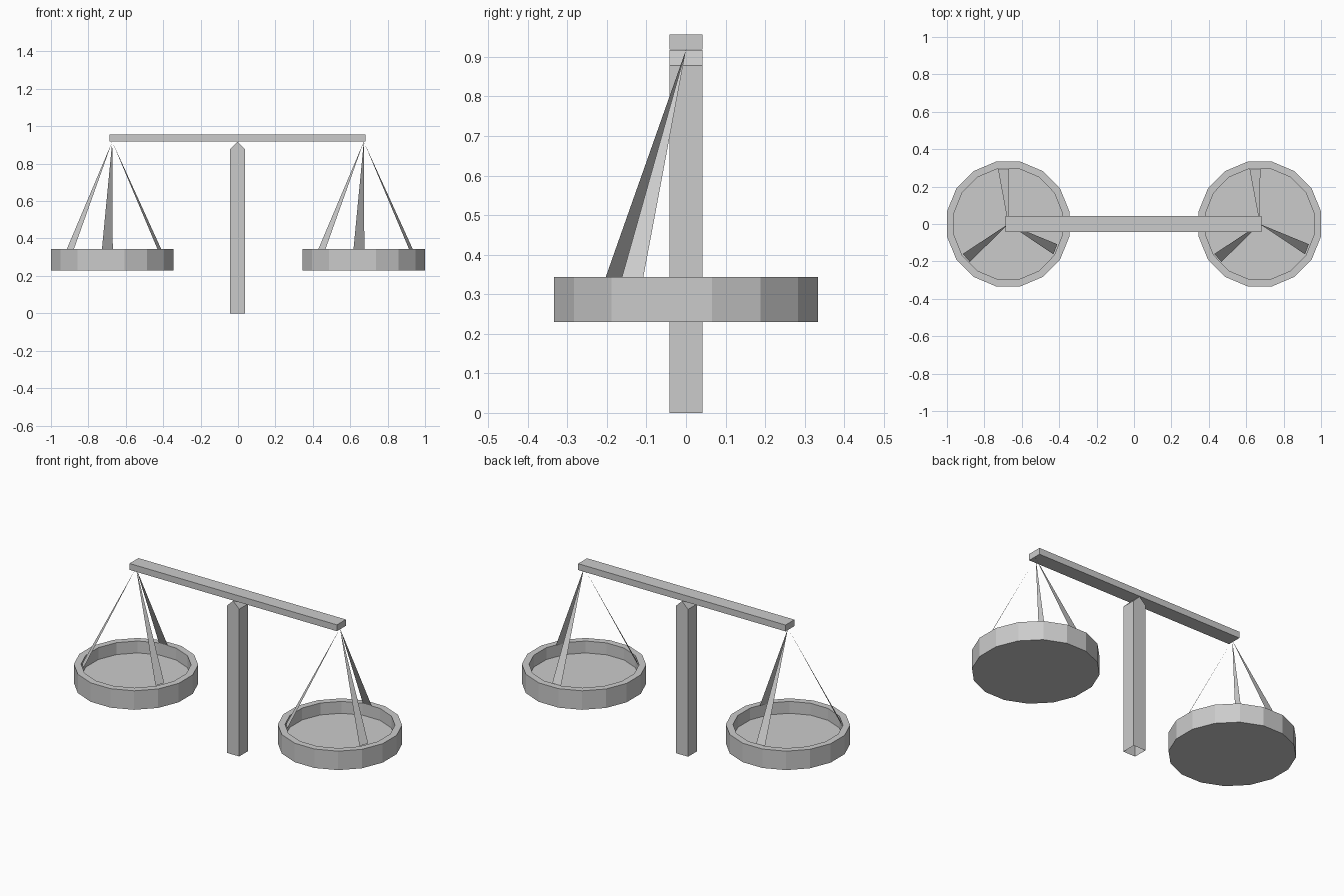
import bpy
import math

if "Cube" in bpy.data.objects:
    bpy.data.objects.remove(bpy.data.objects["Cube"])

SIDES = 16
PAN_X = 0.6725
RIM_Z = 0.343
INNER = 0.885


def add_mesh(name, verts, faces):
    mesh = bpy.data.meshes.new(name)
    mesh.from_pydata(verts, [], faces)
    mesh.update()
    obj = bpy.data.objects.new(name, mesh)
    bpy.context.collection.objects.link(obj)
    return obj


def extrude_profile(name, profile, half_y, skip=()):
    """Extrude an x-z outline along y, leaving out chosen side faces."""
    n = len(profile)
    verts = [(x, y, z) for y in (-half_y, half_y) for x, z in profile]
    faces = [list(range(n)), list(range(2 * n - 1, n - 1, -1))]
    for i in range(n):
        if i not in skip:
            j = (i + 1) % n
            faces.append([j, i, n + i, n + j])
    return add_mesh(name, verts, faces)


def make_pan(name, cx):
    # Rings run from the outer base, over the rim, to the recessed floor
    rings = [(1, 0.23), (1, RIM_Z), (INNER, RIM_Z), (INNER, 0.272)]
    verts = []
    for scale, z in rings:
        for i in range(SIDES):
            a = 2 * math.pi * (i + 0.5) / SIDES
            verts.append((cx + 0.334 * scale * math.cos(a),
                          0.340 * scale * math.sin(a), z))
    faces = [list(range(SIDES - 1, -1, -1)),
             list(range(3 * SIDES, 4 * SIDES))]
    for r in range(3):
        for i in range(SIDES):
            j = (i + 1) % SIDES
            a, b = r * SIDES, (r + 1) * SIDES
            faces.append([a + i, a + j, b + j, b + i])
    add_mesh(name, verts, faces)


def make_hangers(name, cx):
    # Three flat tapering straps from the beam to the inner rim
    feet = [((-0.243, -0.16), (-0.205, -0.203)),
            ((0.242, -0.162), (0.262, -0.108)),
            ((0.003, 0.295), (-0.055, 0.295))]
    verts, faces = [], []
    for p, q in feet:
        k = len(verts)
        verts += [(cx, 0, 0.918), (cx + p[0], p[1], RIM_Z),
                  (cx + q[0], q[1], RIM_Z)]
        faces.append([k, k + 1, k + 2])
    add_mesh(name, verts, faces)


# Post with ridged top and open base
extrude_profile("post", [(-0.043, 0), (0.037, 0), (0.037, 0.878),
                         (-0.003, 0.917), (-0.043, 0.878)], 0.042, skip=(0,))

# Balance beam
extrude_profile("beam", [(-0.686, 0.919), (0.682, 0.919),
                         (0.682, 0.957), (-0.686, 0.957)], 0.042)

# Pans and their hangers
for side, s in (("left", -1), ("right", 1)):
    make_pan(side + "_pan", s * PAN_X)
    make_hangers(side + "_hangers", s * PAN_X)
